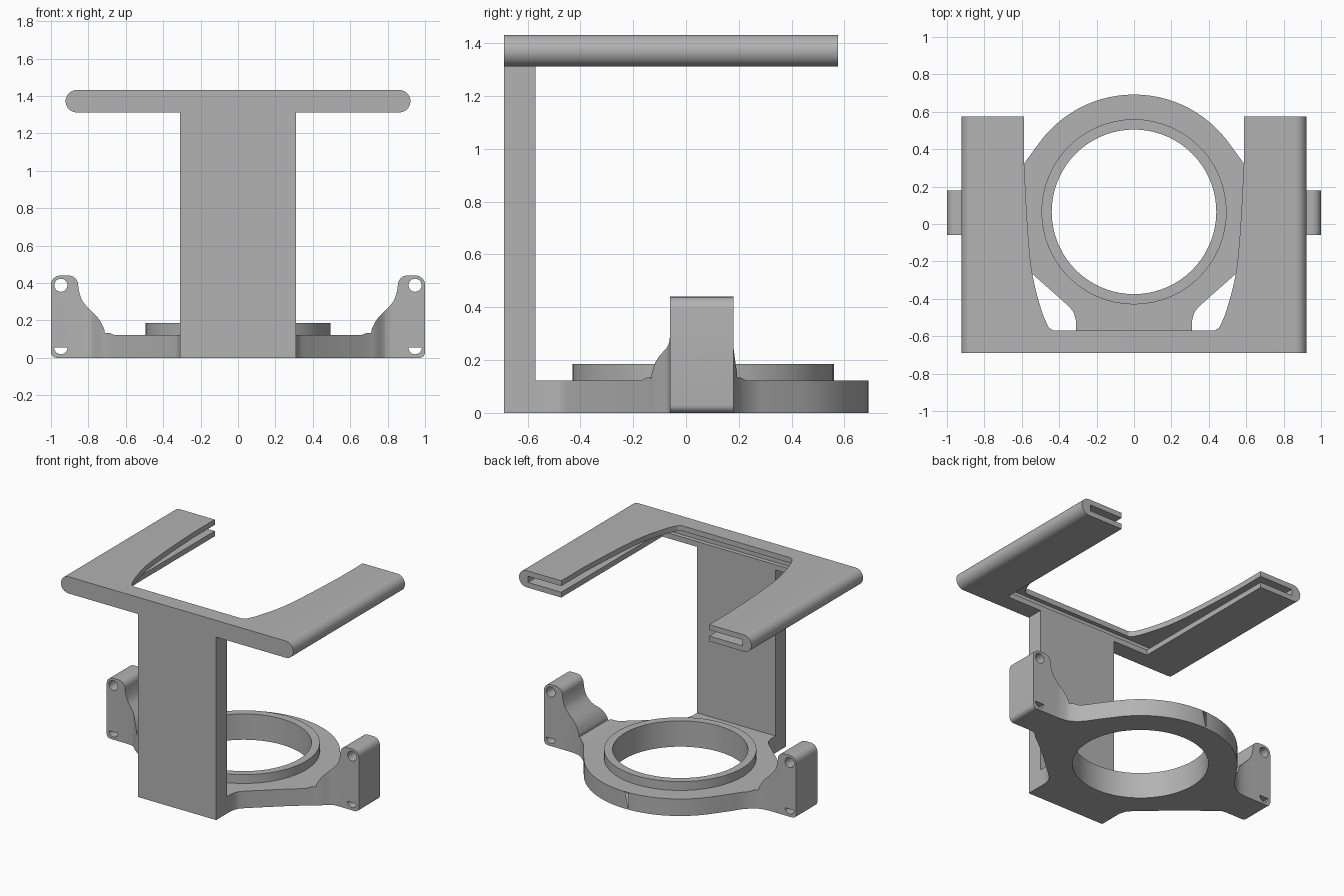
import bpy, bmesh, math
from mathutils import Vector

if "Cube" in bpy.data.objects:
    bpy.data.objects.remove(bpy.data.objects["Cube"], do_unlink=True)

grey = bpy.data.materials.new("plain grey")
grey.use_nodes = True
colour = (0.45, 0.45, 0.45, 1)
grey.diffuse_color = colour
grey.node_tree.nodes["Principled BSDF"].inputs["Base Color"].default_value = colour


def arc(cx, cy, r, start, end, n):
    """Points on an arc, angles in degrees."""
    angles = [math.radians(start + (end - start) * i / n) for i in range(n + 1)]
    return [(cx + r * math.cos(a), cy + r * math.sin(a)) for a in angles]


def curve(points, n=5):
    """Smooth curve through the points."""
    p = [Vector(q) for q in points]
    p = [p[0]] + p + [p[-1]]
    out = []
    for a, b, c, d in zip(p, p[1:], p[2:], p[3:]):
        for i in range(n):
            t = i / n
            out.append(tuple(b + 0.5 * t * (c - a + t * (2 * a - 5 * b + 4 * c - d
                       + t * (3 * (b - c) + d - a)))))
    return out + [tuple(points[-1])]


def mirrored(half):
    """Close a right-hand outline with its mirror image."""
    return half + [(-x, y) for x, y in reversed(half) if x > 1e-5]


def prism(name, outline, low, high, axis="z"):
    """Extrude an outline in xy along z, or an outline in xz along y."""
    bm = bmesh.new()
    place = (lambda u, v: (u, v, low)) if axis == "z" else (lambda u, v: (u, low, v))
    face = bm.faces.new([bm.verts.new(place(u, v)) for u, v in outline])
    new = bmesh.ops.extrude_face_region(bm, geom=[face])["geom"]
    step = Vector((0, 0, high - low)) if axis == "z" else Vector((0, high - low, 0))
    bmesh.ops.translate(bm, vec=step, verts=[g for g in new if isinstance(g, bmesh.types.BMVert)])
    bmesh.ops.recalc_face_normals(bm, faces=bm.faces[:])
    mesh = bpy.data.meshes.new(name)
    bm.to_mesh(mesh)
    bm.free()
    mesh.materials.append(grey)
    obj = bpy.data.objects.new(name, mesh)
    bpy.context.collection.objects.link(obj)
    return obj


def select(obj):
    bpy.ops.object.select_all(action="DESELECT")
    obj.select_set(True)
    bpy.context.view_layer.objects.active = obj


def combine(obj, other, operation):
    """Apply a boolean and discard the helper."""
    select(obj)
    mod = obj.modifiers.new("cut", "BOOLEAN")
    mod.operation, mod.object, mod.solver = operation, other, "EXACT"
    bpy.ops.object.modifier_apply(modifier=mod.name)
    bpy.data.objects.remove(other, do_unlink=True)


def box(name, x0, x1, y0, y1, z0, z1):
    return prism(name, [(x0, y0), (x1, y0), (x1, y1), (x0, y1)], z0, z1)


def finish(obj):
    select(obj)
    bpy.ops.object.shade_smooth_by_angle(angle=math.radians(30))


CY = 0.065      # ring centre
FRONT, WALL = -0.69, -0.57

# Base: plan outline of ring, neck and side lugs
plan = [(0, WALL), (0.31, WALL)]
plan += curve([(0.31, -0.52), (0.325, -0.47), (0.36, -0.43)])
plan += curve([(0.54, -0.27), (0.68, -0.155), (0.735, -0.115), (0.785, -0.07), (0.83, -0.06)])
plan += [(1, -0.06), (1, 0.18), (0.83, 0.18)]
plan += curve([(0.78, 0.18), (0.71, 0.195), (0.64, 0.25), (0.59, 0.32)])
plan += arc(0, CY, 0.627, 37, 90, 20)
base = prism("base_with_lugs", mirrored(plan), 0, 0.6)

# Base: front silhouette, low plate rising to the lugs
side = [(0, 0)] + arc(0.97, 0.03, 0.03, -90, 0, 6) + arc(0.95, 0.39, 0.05, 0, 90, 8)
side += arc(0.905, 0.39, 0.05, 90, 180, 8)
side += curve([(0.85, 0.355), (0.826, 0.295), (0.75, 0.215), (0.718, 0.16), (0.712, 0.132)])
side += [(0.69, 0.134), (0.66, 0.122), (0, 0.122)]
combine(base, prism("silhouette", mirrored(side), -1, 1, "y"), "INTERSECT")

# Raised lip and bore
combine(base, prism("lip", arc(0, CY, 0.495, 0, 354, 59) + arc(0, CY, 0.495, 357, 357, 1)[:1],
                    0.05, 0.185), "UNION")
combine(base, prism("bore", arc(0, CY, 0.44, 0, 355, 71), -0.1, 0.5), "DIFFERENCE")

# Screw holes in the lugs: round above, half round below
for s in (-1, 1):
    combine(base, prism("hole", arc(s * 0.947, 0.388, 0.035, 0, 345, 23), -0.5, 0.5, "y"), "DIFFERENCE")
    combine(base, prism("slot", arc(s * 0.947, 0.055, 0.036, 180, 360, 12), -0.5, 0.5, "y"), "DIFFERENCE")
finish(base)

# Upright column
finish(box("column", -0.31, 0.31, FRONT, WALL, 0, 1.312))

# Holder: flat stadium section with rounded sides
mid, r = 1.372, 0.06
section = arc(0.922 - r, mid, r, -90, 90, 16) + arc(r - 0.922, mid, r, 90, 270, 16)
holder = prism("sliding_holder", section, FRONT, 0.575, "y")

# Slot, square opening below it and curved opening above it
combine(holder, box("slot", -0.85, 0.85, -0.6, 0.8, mid - 0.022, mid + 0.022), "DIFFERENCE")
combine(holder, box("lower_opening", -0.587, 0.587, WALL, 0.8, 1.2, mid), "DIFFERENCE")
inner = [(0, WALL), (0.43, WALL)]
inner += curve([(0.455, -0.555), (0.495, -0.46), (0.545, -0.26), (0.57, 0), (0.587, 0.32)])
inner += [(0.587, 0.8), (0, 0.8)]
combine(holder, prism("upper_opening", mirrored(inner), mid, 1.6), "DIFFERENCE")
finish(holder)
